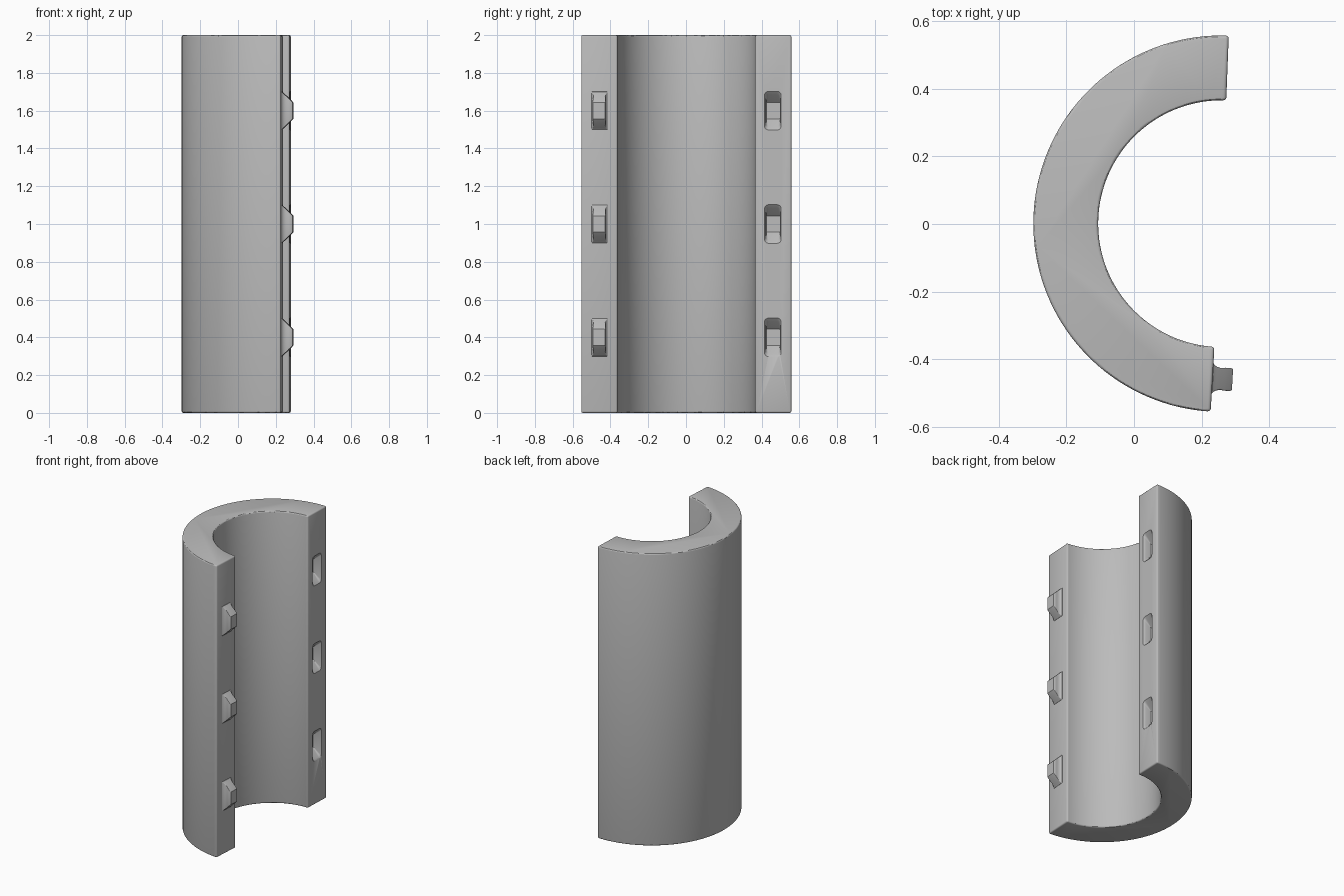
import bpy, bmesh, math
from mathutils import Vector

if "Cube" in bpy.data.objects:
    bpy.data.objects.remove(bpy.data.objects["Cube"])

CX, CY = 0.259, 0.001            # axis of the half tube
R_OUT, R_IN, R_MID = 0.557, 0.365, 0.459
A0, A1 = math.radians(87.8), math.radians(266.7)
HEIGHT, SEGS = 2.0, 72
LEVELS = (0.4, 1.0, 1.6)

grey = bpy.data.materials.new("light grey")
grey.diffuse_color = (0.5, 0.5, 0.5, 1)
grey.use_nodes = True
grey.node_tree.nodes["Principled BSDF"].inputs["Base Color"].default_value = grey.diffuse_color


def make_object(name, bm):
    bmesh.ops.recalc_face_normals(bm, faces=bm.faces)
    mesh = bpy.data.meshes.new(name)
    bm.to_mesh(mesh)
    bm.free()
    mesh.materials.append(grey)
    ob = bpy.data.objects.new(name, mesh)
    bpy.context.collection.objects.link(ob)
    return ob


def finish(ob, angle):
    bpy.ops.object.select_all(action='DESELECT')
    ob.select_set(True)
    bpy.context.view_layer.objects.active = ob
    bpy.ops.object.convert(target='MESH')
    bpy.ops.object.shade_smooth_by_angle(angle=math.radians(angle))


def polar(r, a, z=0.0):
    return Vector((CX + r * math.cos(a), CY + r * math.sin(a), z))


def rounded_rect(hw, hh, r, steps=4):
    pts = []
    for k, (sx, sy) in enumerate(((1, 1), (-1, 1), (-1, -1), (1, -1))):
        for i in range(steps + 1):
            a = math.pi / 2 * (k + i / steps)
            pts.append((sx * (hw - r) + r * math.cos(a), sy * (hh - r) + r * math.sin(a)))
    return pts


def loft(name, angle, outward, z, sections):
    """Stack rounded rectangles (depth, half width, half height, radius) along the end face normal."""
    er = Vector((math.cos(angle), math.sin(angle), 0))
    en = Vector((-er.y, er.x, 0)) * outward
    origin = polar(R_MID, angle, z)
    bm = bmesh.new()
    rings = []
    for d, hw, hh, r in sections:
        rings.append([bm.verts.new(origin + en * d + er * u + Vector((0, 0, v)))
                      for u, v in rounded_rect(hw, hh, r)])
    for a, b in zip(rings, rings[1:]):
        for i in range(len(a)):
            j = (i + 1) % len(a)
            bm.faces.new((a[i], a[j], b[j], b[i]))
    bm.faces.new(rings[0])
    bm.faces.new(rings[-1])
    return make_object(name, bm)


# half tube: C-shaped profile pulled upwards
bm = bmesh.new()
angles = [A0 + (A1 - A0) * i / SEGS for i in range(SEGS + 1)]
profile = [polar(R_OUT, a) for a in angles] + [polar(R_IN, a) for a in reversed(angles)]
base = bm.faces.new([bm.verts.new(p) for p in profile])
top = bmesh.ops.extrude_face_region(bm, geom=[base])
bmesh.ops.translate(bm, vec=(0, 0, HEIGHT),
                    verts=[g for g in top['geom'] if isinstance(g, bmesh.types.BMVert)])
shell = make_object("half_tube", bm)
bevel = shell.modifiers.new("soft_edges", 'BEVEL')
bevel.width, bevel.segments = 0.009, 3
bevel.limit_method, bevel.angle_limit = 'ANGLE', math.radians(50)

# sockets cut into the back end face
SOCKET = [(0.02, 0.047, 0.12, 0.02), (0, 0.044, 0.102, 0.02), (-0.006, 0.040, 0.095, 0.018),
          (-0.016, 0.037, 0.084, 0.014), (-0.057, 0.036, 0.043, 0.003)]
cutters = []
for z in LEVELS:
    cutter = loft("socket_cutter", A0, -1, z, SOCKET)
    cutter.hide_render = True
    cut = shell.modifiers.new("socket", 'BOOLEAN')
    cut.operation, cut.solver, cut.object = 'DIFFERENCE', 'EXACT', cutter
    cutters.append(cutter)
finish(shell, 30)
for cutter in cutters:
    bpy.data.objects.remove(cutter)

# matching pegs on the front end face, flared at the root
PEG = [(-0.01, 0.044, 0.102, 0.004), (0.001, 0.044, 0.1, 0.004), (0.005, 0.039, 0.096, 0.004),
       (0.012, 0.035, 0.09, 0.004), (0.024, 0.032, 0.079, 0.004), (0.036, 0.034, 0.067, 0.004),
       (0.054, 0.034, 0.049, 0.004), (0.059, 0.031, 0.043, 0.003)]
for z in LEVELS:
    finish(loft("peg", A1, 1, z, PEG), 30)
